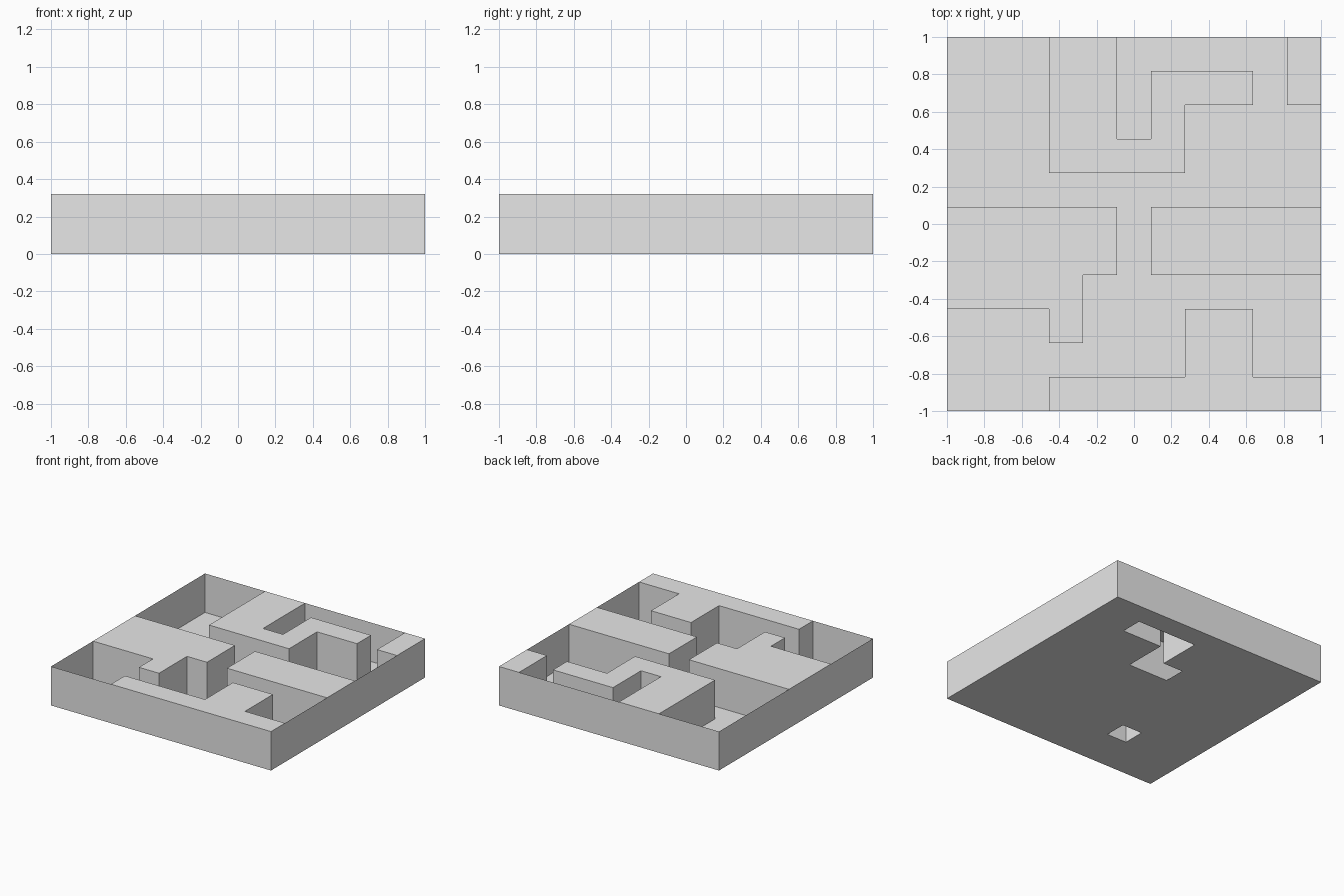
import bpy
import bmesh

if "Cube" in bpy.data.objects:
    bpy.data.objects.remove(bpy.data.objects["Cube"])

N = 11            # the tile is an 11 x 11 grid of cells
H = 0.32          # wall height

grey = bpy.data.materials.new("light_grey")
grey.diffuse_color = (0.8, 0.8, 0.8, 1)
grey.use_nodes = True
grey.node_tree.nodes["Principled BSDF"].inputs["Base Color"].default_value = grey.diffuse_color


def g(i):
    """Grid line number to world coordinate."""
    return -1 + 2 * i / N


def finish(name, bm):
    bmesh.ops.remove_doubles(bm, verts=bm.verts, dist=1e-5)
    mesh = bpy.data.meshes.new(name)
    bm.to_mesh(mesh)
    bm.free()
    mesh.materials.append(grey)
    ob = bpy.data.objects.new(name, mesh)
    bpy.context.collection.objects.link(ob)


def add_face(bm, pts):
    bm.faces.new([bm.verts.new(p) for p in pts])


def on_border(a, b):
    return any(a[k] == b[k] and a[k] in (0, N) for k in (0, 1))


def add_sides(bm, outline, skip_border):
    for a, b in zip(outline, outline[1:] + outline[:1]):
        if skip_border and on_border(a, b):
            continue
        (ax, ay), (bx, by) = [(g(p[0]), g(p[1])) for p in (a, b)]
        add_face(bm, [(ax, ay, 0), (bx, by, 0), (bx, by, H), (ax, ay, H)])


# Raised blocks: hollow, outlines counter-clockwise in grid units
blocks = {
    "back_hook_wall": [(3, 11), (3, 7), (7, 7), (7, 9), (9, 9), (9, 10),
                       (6, 10), (6, 8), (5, 8), (5, 11)],
    "corner_wall": [(10, 9), (11, 9), (11, 11), (10, 11)],
    "left_wall": [(0, 6), (0, 3), (3, 3), (3, 2), (4, 2), (4, 4), (5, 4), (5, 6)],
    "right_wall": [(6, 4), (11, 4), (11, 6), (6, 6)],
    "front_wall": [(3, 0), (11, 0), (11, 1), (9, 1), (9, 3), (7, 3), (7, 1), (3, 1)],
}
for name, outline in blocks.items():
    bm = bmesh.new()
    add_face(bm, [(g(x), g(y), H) for x, y in outline])
    add_sides(bm, outline, True)
    finish(name, bm)

# Thin outer skin around the tile
bm = bmesh.new()
add_sides(bm, [(0, 0), (N, 0), (N, N), (0, N)], False)
finish("outer_skin", bm)

# Floor sheet, left open under the block ends
holes = {(3, 2), (5, 7), (6, 7), (6, 8), (6, 9), (7, 9), (8, 9)}
bm = bmesh.new()
for i in range(N):
    for j in range(N):
        if (i, j) not in holes:
            add_face(bm, [(g(i), g(j), 0), (g(i + 1), g(j), 0),
                          (g(i + 1), g(j + 1), 0), (g(i), g(j + 1), 0)])
finish("floor", bm)
